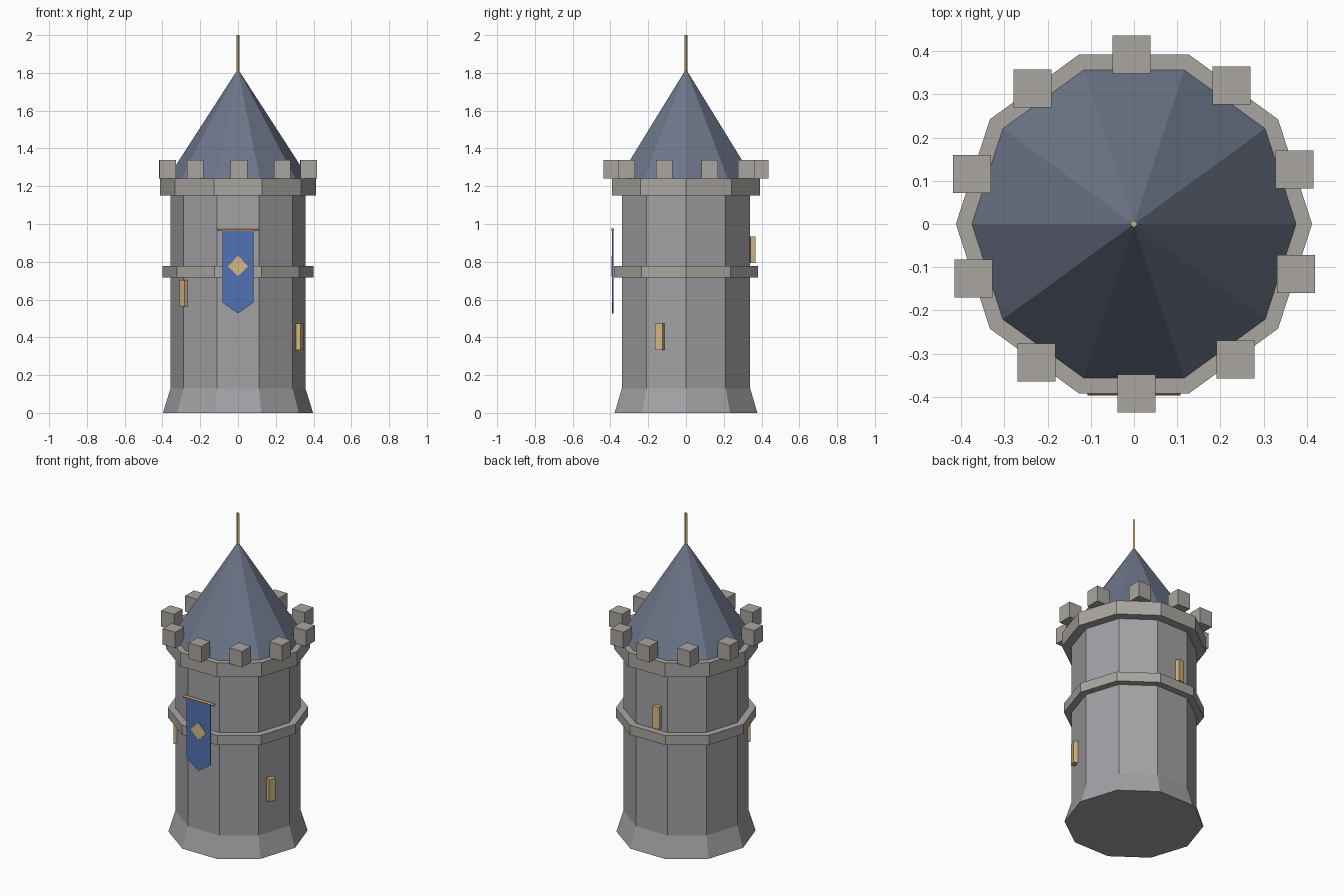
import bpy
from math import cos, sin, pi, radians

if "Cube" in bpy.data.objects:
    bpy.data.objects.remove(bpy.data.objects["Cube"])


def colour(name, rgb):
    m = bpy.data.materials.new(name)
    m.diffuse_color = (*rgb, 1)
    m.use_nodes = True
    m.node_tree.nodes["Principled BSDF"].inputs["Base Color"].default_value = m.diffuse_color
    return m


WALL = colour("wall_stone", (0.36, 0.36, 0.38))
TRIM = colour("trim_stone", (0.40, 0.38, 0.35))
SLATE = colour("slate", (0.15, 0.18, 0.25))
GOLD = colour("gold", (0.68, 0.48, 0.22))
BLUE = colour("banner_blue", (0.08, 0.17, 0.45))


def finish(name, mat):
    ob = bpy.context.object
    ob.name = name
    ob.data.materials.append(mat)
    return ob


def drum(name, mat, r1, r2, z1, z2, sides=10):
    # upright prism / frustum / cone with a corner on +x
    bpy.ops.mesh.primitive_cone_add(vertices=sides, radius1=r1, radius2=r2, depth=z2 - z1,
                                    location=(0, 0, (z1 + z2) / 2), rotation=(0, 0, pi / 2))
    return finish(name, mat)


def box(name, mat, size, loc, turn=0):
    bpy.ops.mesh.primitive_cube_add(size=1, location=loc, rotation=(0, 0, turn))
    ob = finish(name, mat)
    ob.scale = size
    return ob


def plate(name, mat, outline, y_front, y_back):
    # flat outline in x,z extruded along y
    n = len(outline)
    verts = [(x, y, z) for y in (y_front, y_back) for x, z in outline]
    faces = [tuple(range(n)), tuple(range(2 * n - 1, n - 1, -1))]
    faces += [(i, i + n, (i + 1) % n + n, (i + 1) % n) for i in range(n)]
    me = bpy.data.meshes.new(name)
    me.from_pydata(verts, [], faces)
    me.materials.append(mat)
    bpy.context.collection.objects.link(bpy.data.objects.new(name, me))


# tower walls, rings and roof
drum("flared_base", WALL, 0.397, 0.357, 0, 0.13)
drum("tower_wall", WALL, 0.357, 0.357, 0.13, 1.155)
drum("middle_band", TRIM, 0.40, 0.40, 0.718, 0.778)
drum("parapet_ring", TRIM, 0.412, 0.412, 1.152, 1.24)
drum("roof", SLATE, 0.375, 0, 1.24, 1.82)
drum("roof_spire", GOLD, 0.009, 0.009, 1.79, 2.0, 4)

# battlements, all square to the axes
for i in range(10):
    a = radians(18.8 + 36 * i)
    box(f"battlement_{i}", TRIM, (0.088, 0.088, 0.10),
        (0.392 * cos(a), 0.392 * sin(a), 1.29))

# window slits spiralling up the wall
for i, (a, z) in enumerate([(-0.4, 0.404), (-2.5, 0.634), (1.7, 0.864)]):
    box(f"window_{i}", GOLD, (0.027, 0.044, 0.14),
        (0.355 * cos(a), 0.355 * sin(a), z), a)

# banner with emblem, hanging from a rod
plate("banner", BLUE, [(-0.083, 0.962), (-0.083, 0.585), (0, 0.527), (0.083, 0.585), (0.083, 0.962)],
      -0.391, -0.385)
plate("banner_diamond", GOLD, [(-0.053, 0.777), (0, 0.723), (0.053, 0.777), (0, 0.831)],
      -0.394, -0.39)
bpy.ops.mesh.primitive_cylinder_add(vertices=6, radius=0.009, depth=0.216,
                                    location=(0, -0.388, 0.97), rotation=(0, pi / 2, 0))
finish("banner_rod", GOLD)
